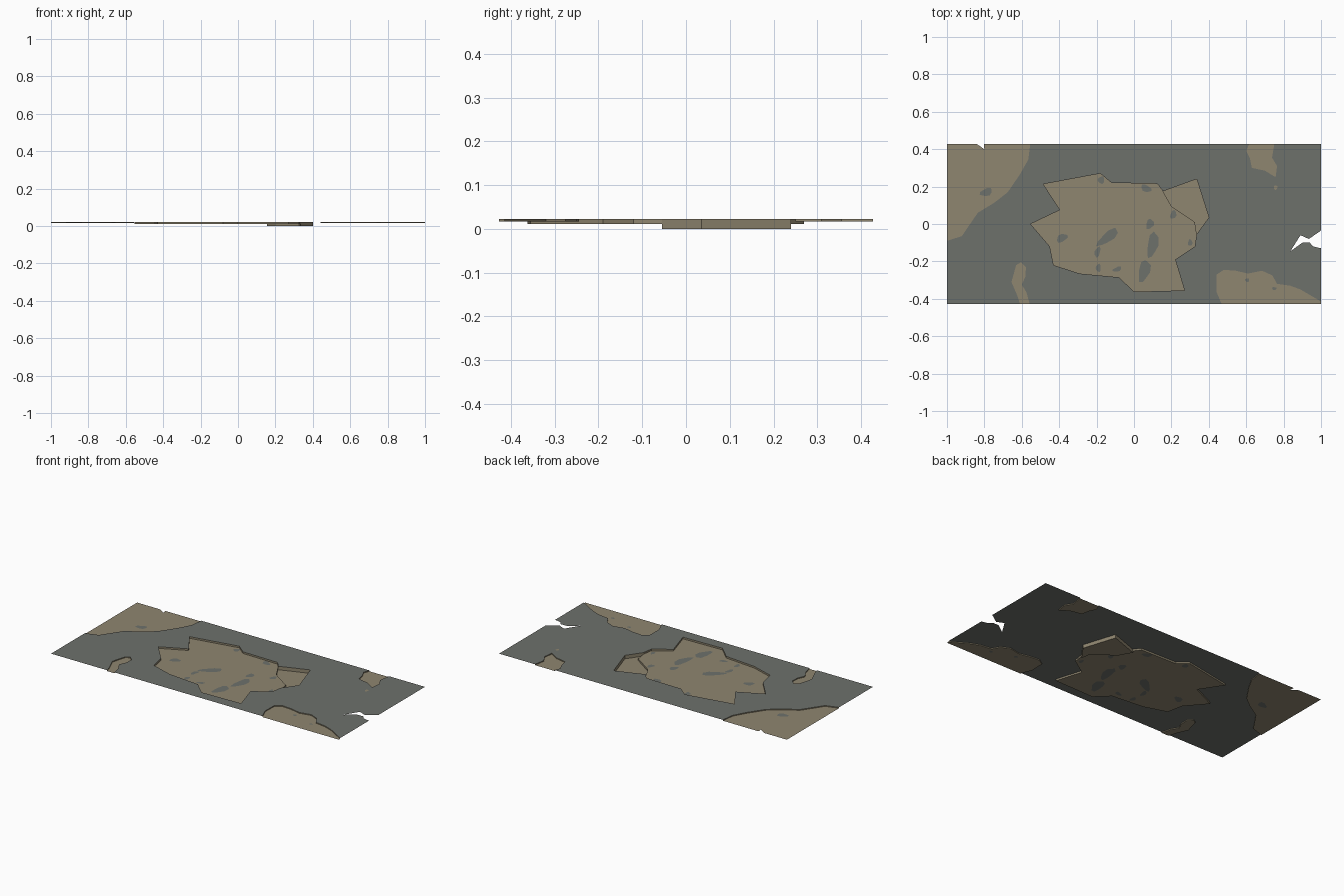
import bpy, math
from mathutils import Vector
from mathutils.geometry import tessellate_polygon

if "Cube" in bpy.data.objects:
    bpy.data.objects.remove(bpy.data.objects["Cube"])


def material(name, rgb):
    m = bpy.data.materials.new(name)
    m.diffuse_color = (*rgb, 1)
    m.use_nodes = True
    m.node_tree.nodes["Principled BSDF"].inputs["Base Color"].default_value = m.diffuse_color
    return m


GREY = material("grey plaster", (0.155, 0.165, 0.148))
BROWN = material("brown mortar", (0.275, 0.237, 0.160))

W, H = 1.0, 0.427
TOP, SHALLOW, MIDDLE, DEEP = 0.022, 0.0165, 0.0115, 0.0


def blob(x, y, rx, ry, deg=0, n=10):
    """Slightly irregular oval stain outline."""
    a = math.radians(deg)
    pts = []
    for i in range(n):
        t = 2 * math.pi * i / n
        k = 1 + 0.15 * math.sin(3 * t + 9 * x)
        u, v = rx * k * math.cos(t), ry * k * math.sin(t)
        pts.append((x + u * math.cos(a) - v * math.sin(a),
                    y + u * math.sin(a) + v * math.cos(a)))
    return pts


def build(name, outline, z, mats, stains=(), walls=()):
    """Flat face with stains cut in; walls are (path, bottom, top)."""
    verts, faces, idx = [], [], []

    def fill(loops, mi):
        base = len(verts)
        vs = [Vector((x, y, z)) for lp in loops for x, y in lp]
        verts.extend(vs)
        for t in tessellate_polygon([[Vector((x, y, 0)) for x, y in lp] for lp in loops]):
            a, b, c = t
            nz = (vs[b] - vs[a]).cross(vs[c] - vs[a]).z
            if abs(nz) < 1e-10:
                continue
            faces.append([base + i for i in ((a, b, c) if nz > 0 else (a, c, b))])
            idx.append(mi)

    holes = [blob(*s) for s in stains]
    fill([outline] + holes, 0)
    for h in holes:
        fill([h], 1)
    for path, low, high in walls:
        for (ax, ay), (bx, by) in zip(path, path[1:]):
            n = len(verts)
            verts.extend([Vector(p) for p in ((ax, ay, low), (bx, by, low),
                                              (bx, by, high), (ax, ay, high))])
            faces.append([n, n + 1, n + 2, n + 3])
            idx.append(0)
    me = bpy.data.meshes.new(name)
    me.from_pydata([tuple(v) for v in verts], [], faces)
    for m in mats:
        me.materials.append(m)
    me.polygons.foreach_set("material_index", idx)
    ob = bpy.data.objects.new(name, me)
    bpy.context.collection.objects.link(ob)


# Break lines where the plaster has fallen off along the border
front_left = [(-.61, -H), (-.625, -.38), (-.655, -.31), (-.63, -.22), (-.605, -.205),
              (-.578, -.23), (-.58, -.28), (-.6, -.325), (-.575, -.365), (-.558, -H)]
front_right = [(.468, -H), (.44, -.36), (.442, -.27), (.48, -.245), (.545, -.25), (.61, -.265),
               (.685, -.25), (.74, -.275), (.765, -.32), (.835, -.33), (.89, -.35),
               (.95, -.385), (W, -.415)]
back_right = [(.75, H), (.738, .355), (.765, .31), (.757, .25), (.7, .285), (.63, .3),
              (.62, .35), (.6, .39), (.615, H)]
back_left = [(-.555, H), (-.565, .345), (-.61, .265), (-.675, .17), (-.745, .115),
             (-.835, .06), (-.89, -.02), (-.92, -.065), (-W, -.09)]
# Crack going right through at the right-hand edge
crack = [(W, -.13), (.957, -.12), (.94, -.1), (.9, -.1), (.835, -.147), (.89, -.06),
         (.935, -.08), (W, -.035)]

# Central crater: main rim, deep rim and the step between them
main_rim = [(.335, -.055), (.325, -.12), (.22, -.19), (.27, -.355), (0, -.362), (-.08, -.285),
            (-.29, -.265), (-.43, -.22), (-.45, -.12), (-.553, 0), (-.395, .075), (-.485, .213),
            (-.18, .27), (-.12, .22), (.125, .215), (.155, .175)]
deep_rim = [(.155, .175), (.335, .24), (.4, .035), (.335, -.055)]
step = [(.335, -.055), (.325, .01), (.2, .095), (.155, .175)]

# Plaster skin with the crater cut out
skin = [(-W, -H)] + front_left + front_right + crack + [(W, H)] + back_right + back_left
crater = main_rim + deep_rim[1:-1]


def build_skin():
    me = bpy.data.meshes.new("plaster_skin")
    loops = [skin, crater]
    pts = [(x, y, TOP) for lp in loops for x, y in lp]
    faces = []
    for a, b, c in tessellate_polygon([[Vector((x, y, 0)) for x, y in lp] for lp in loops]):
        A, B, C = (Vector(pts[i]) for i in (a, b, c))
        nz = (B - A).cross(C - A).z
        if abs(nz) > 1e-10:
            faces.append((a, b, c) if nz > 0 else (a, c, b))
    me.from_pydata(pts, [], faces)
    me.materials.append(GREY)
    bpy.context.collection.objects.link(bpy.data.objects.new("plaster_skin", me))


build_skin()

# Crater floors with grey stains
build("crater_floor", main_rim + step[::-1][1:-1], MIDDLE, [BROWN, GREY],
      [(-.385, -.075, .032, .02, 30), (-.14, -.07, .07, .025, 38), (-.195, -.15, .014, .03, -15),
       (-.19, -.235, .014, .022), (-.09, -.242, .025, .012, 20), (.1, -.11, .028, .07, -12),
       (.055, -.25, .03, .06, -15), (.085, .0, .02, .028, -20), (.065, .19, .03, .018, -25),
       (-.175, .235, .018, .02), (.21, .05, .016, .024, -20), (.3, -.1, .012, .018)],
      [(main_rim, MIDDLE, TOP)])
build("crater_deep_floor", deep_rim + step[1:-1], DEEP, [BROWN],
      walls=[(deep_rim, DEEP, TOP), (step, DEEP, MIDDLE)])

# Shallow exposed patches along the border
build("front_left_patch", front_left, SHALLOW, [BROWN], walls=[(front_left, SHALLOW, TOP)])
build("front_right_patch", front_right + [(W, -H)], SHALLOW, [BROWN, GREY],
      [(.605, -.3, .012, .01), (.75, -.345, .012, .008)], [(front_right, SHALLOW, TOP)])
build("back_right_patch", back_right, SHALLOW, [BROWN], walls=[(back_right, SHALLOW, TOP)])
build("back_left_patch",
      back_left + [(-W, H), (-.84, H), (-.8, .4), (-.803, H)], SHALLOW, [BROWN, GREY],
      [(-.79, .17, .034, .02, 20)], [(back_left, SHALLOW, TOP)])

# Small loose brown chip mark on the skin
build("chip_mark", blob(.757, .195, .01, .012), TOP + .0004, [BROWN])
